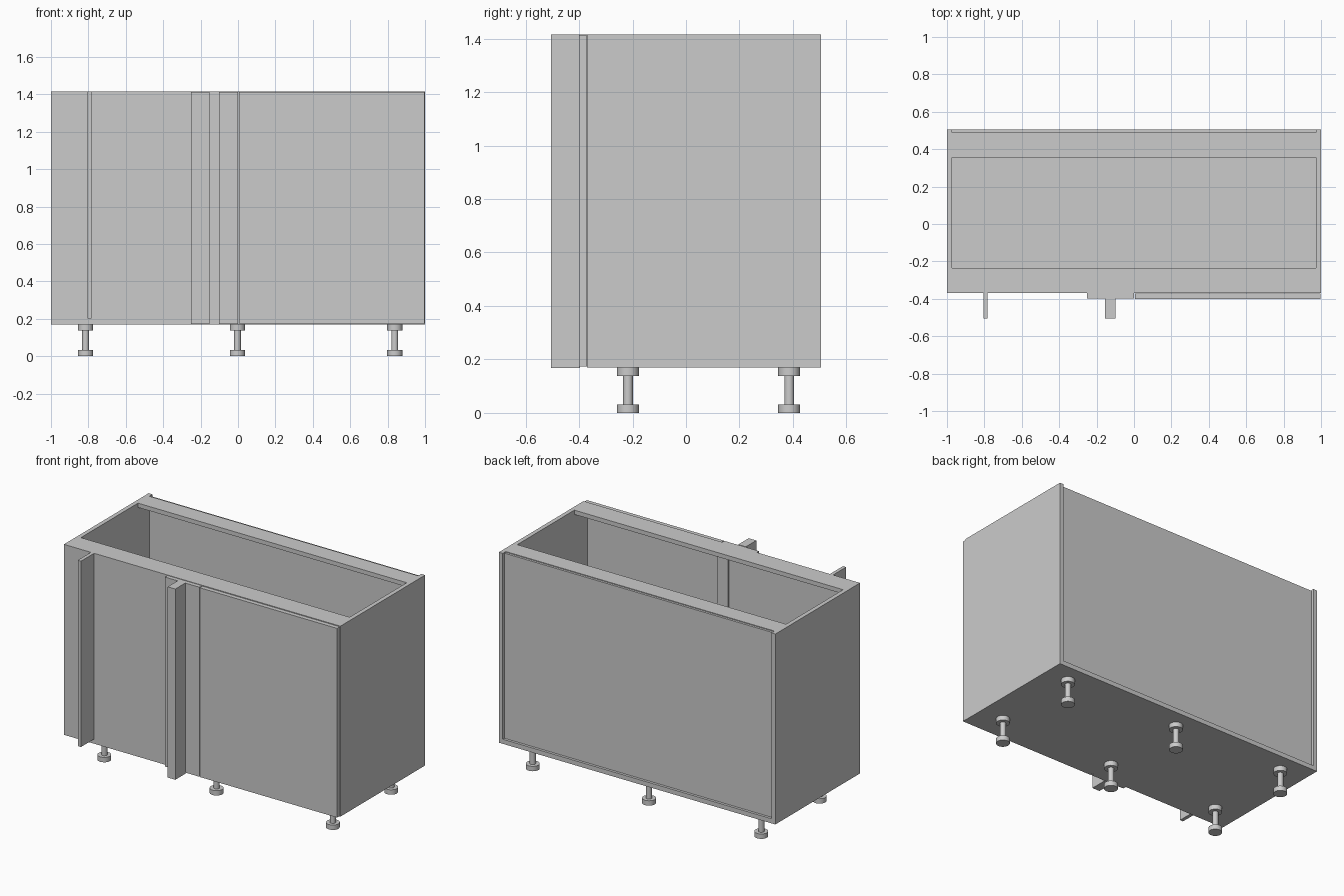
import bpy, bmesh, math

if "Cube" in bpy.data.objects:
    bpy.data.objects.remove(bpy.data.objects["Cube"])


def box(name, x0, x1, y0, y1, z0, z1):
    bm = bmesh.new()
    bmesh.ops.create_cube(bm, size=1)
    for v in bm.verts:
        v.co = ((x0 + x1) / 2 + v.co.x * (x1 - x0),
                (y0 + y1) / 2 + v.co.y * (y1 - y0),
                (z0 + z1) / 2 + v.co.z * (z1 - z0))
    me = bpy.data.meshes.new(name)
    bm.to_mesh(me)
    bm.free()
    ob = bpy.data.objects.new(name, me)
    bpy.context.collection.objects.link(ob)
    return ob


def lathe_mesh(name, profile, sides=32):
    bm = bmesh.new()
    vs = [bm.verts.new((r, 0, z)) for r, z in profile]
    edges = [bm.edges.new(p) for p in zip(vs, vs[1:])]
    bmesh.ops.spin(bm, geom=vs + edges, cent=(0, 0, 0), axis=(0, 0, 1),
                   angle=math.tau, steps=sides)
    bmesh.ops.remove_doubles(bm, verts=bm.verts, dist=1e-5)
    bmesh.ops.recalc_face_normals(bm, faces=bm.faces)
    me = bpy.data.meshes.new(name)
    bm.to_mesh(me)
    bm.free()
    return me


BOT, FLOOR, TOP = 0.17, 0.20, 1.415
FRONT, BACK, T = -0.37, 0.505, 0.028

# Carcass: bottom board, sides, recessed back, top rails
box("bottom_board", -1, 1, FRONT, BACK, BOT, FLOOR)
box("left_side", -1, -1 + T, FRONT, BACK, FLOOR, TOP)
box("right_side", 1 - T, 1, FRONT, BACK, FLOOR, TOP)
box("back_panel", -1 + T, 1 - T, 0.473, 0.488, FLOOR, TOP - 0.005)
box("back_rail", -1 + T, 1 - T, 0.355, 0.473, TOP - T, TOP)
box("front_rail", -1 + T, 1 - T, FRONT, -0.235, TOP - T, TOP)

# Front: blind panel, centre stile, filler, corner post, fin, door
box("blind_panel", -1 + T, -0.07, FRONT, FRONT + T, FLOOR, TOP - T)
box("centre_stile", -0.07, 0.01, FRONT, FRONT + 0.035, FLOOR, TOP - T)
box("filler_panel", -0.25, 0.0, -0.397, FRONT, BOT + 0.003, TOP - 0.003)
box("corner_post", -0.155, -0.10, -0.505, -0.397, BOT - 0.002, TOP)
box("side_fin", -0.805, -0.782, -0.505, FRONT, FLOOR, TOP)
box("door", 0.005, 0.997, -0.40, FRONT - 0.002, BOT + 0.004, TOP - 0.004)

# Six adjustable feet
foot = lathe_mesh("foot", [(0, 0), (0.041, 0), (0.041, 0.032), (0.018, 0.032),
                           (0.018, 0.138), (0.041, 0.138), (0.041, BOT), (0, BOT)])
for i, x in enumerate((-0.815, -0.003, 0.838)):
    for side, y in (("front", -0.217), ("back", 0.386)):
        ob = bpy.data.objects.new(f"{side}_foot_{i + 1}", foot)
        ob.location = (x, y, 0)
        bpy.context.collection.objects.link(ob)
        bpy.context.view_layer.objects.active = ob
        ob.select_set(True)
bpy.ops.object.shade_smooth_by_angle(angle=math.radians(30))
